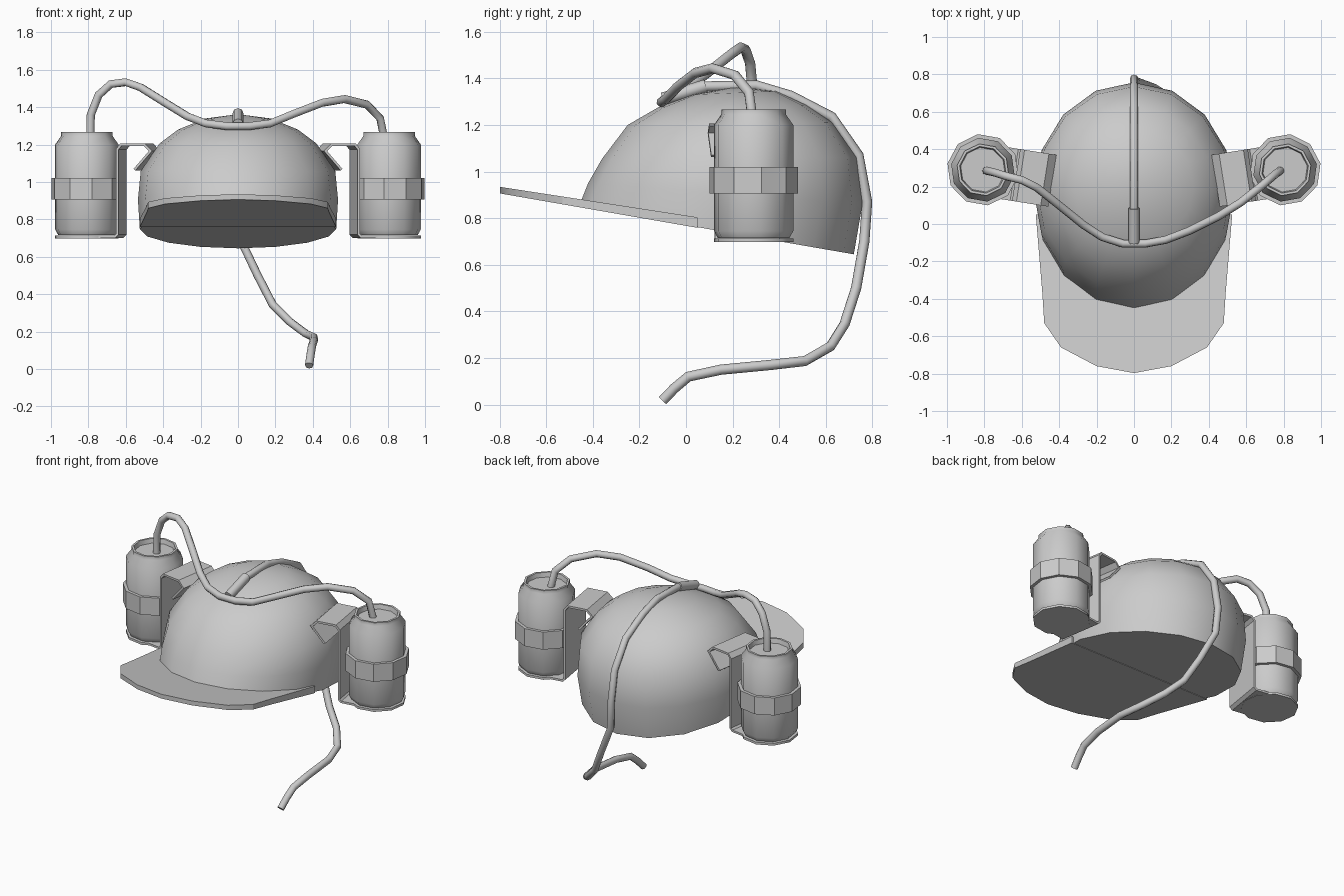
import bpy, bmesh, math
from mathutils import Matrix, Vector

if "Cube" in bpy.data.objects:
    bpy.data.objects.remove(bpy.data.objects["Cube"])

SIDES = 10
CAN_X, CAN_Y = 0.808, 0.29


def finish(bm, name, mat=None, angle=40):
    if mat:
        bm.transform(mat)
    bmesh.ops.recalc_face_normals(bm, faces=bm.faces)
    me = bpy.data.meshes.new(name)
    bm.to_mesh(me)
    bm.free()
    me.shade_smooth()
    me.set_sharp_from_angle(angle=math.radians(angle))
    ob = bpy.data.objects.new(name, me)
    bpy.context.collection.objects.link(ob)
    return ob


def bridge(bm, a, b):
    n = len(a)
    for i in range(n):
        bm.faces.new((a[i], a[(i + 1) % n], b[(i + 1) % n], b[i]))


def lathe(name, profile, mat, closed=False):
    """Revolve (radius, z) points; open profiles get end caps."""
    bm = bmesh.new()
    rings = []
    for r, z in profile:
        rings.append([bm.verts.new((r * math.cos(t), r * math.sin(t), z))
                      for t in (math.radians(107) + math.tau * i / SIDES for i in range(SIDES))])
    for a, b in zip(rings, rings[1:]):
        bridge(bm, a, b)
    if closed:
        bridge(bm, rings[-1], rings[0])
    else:
        bm.faces.new(rings[0])
        bm.faces.new(rings[-1])
    return finish(bm, name, mat, 34 if closed else 40)


def ribbon(name, path, width, thick, mat):
    """Bent sheet strip: (u, z) path given thickness and extruded along y."""
    pts = [Vector(p) for p in path]
    off = []
    for i, p in enumerate(pts):
        ns = []
        for a, b in ((i - 1, i), (i, i + 1)):
            if a >= 0 and b < len(pts):
                d = (pts[b] - pts[a]).normalized()
                ns.append(Vector((-d.y, d.x)))
        n = sum(ns, Vector((0, 0))).normalized()
        off.append(p + n * thick / max(n.dot(ns[0]), 0.5))
    bm = bmesh.new()
    sides = []
    for y in (-width / 2, width / 2):
        sides.append([[bm.verts.new((p.x, y, p.y)) for p in line] for line in (pts, off)])
    (a, b), (c, d) = sides
    for i in range(len(pts) - 1):
        for q in ((a, b), (b, d), (d, c), (c, a)):
            bm.faces.new((q[0][i], q[0][i + 1], q[1][i + 1], q[1][i]))
    for i in (0, -1):
        bm.faces.new((a[i], b[i], d[i], c[i]))
    return finish(bm, name, mat, 30)


def tube(name, pts, radius):
    cu = bpy.data.curves.new(name, 'CURVE')
    cu.dimensions = '3D'
    cu.bevel_depth = radius
    cu.bevel_resolution = 2
    cu.use_fill_caps = True
    sp = cu.splines.new('POLY')
    sp.points.add(len(pts) - 1)
    for p, co in zip(sp.points, pts):
        p.co = (*co, 1)
    sp.use_smooth = True
    ob = bpy.data.objects.new(name, cu)
    bpy.context.collection.objects.link(ob)
    bpy.ops.object.select_all(action='DESELECT')
    ob.select_set(True)
    bpy.context.view_layer.objects.active = ob
    bpy.ops.object.convert(target='MESH')
    bpy.ops.object.shade_smooth_by_angle(angle=math.radians(50))


# Helmet dome: rings given by front y/z, back y/z and half width
rings = [(-.46, .85, .72, .645, .525), (-.42, .95, .757, .86, .535),
         (-.36, 1.055, .735, 1.06, .52), (-.25, 1.2, .63, 1.21, .42),
         (-.12, 1.275, .52, 1.285, .32), (.03, 1.33, .39, 1.345, .18)]
bm = bmesh.new()
loops = []
for yf, zf, yb, zb, w in rings:
    loop = []
    for i in range(16):
        t = math.tau * i / 16
        k = (1 - math.cos(t)) / 2
        loop.append(bm.verts.new((w * math.sin(t), yf + (yb - yf) * k, zf + (zb - zf) * k)))
    loops.append(loop)
for a, b in zip(loops, loops[1:]):
    bridge(bm, a, b)
bm.faces.new(loops[0])
top = bm.verts.new((0, .21, 1.362))
for i in range(16):
    bm.faces.new((loops[-1][i], loops[-1][(i + 1) % 16], top))
finish(bm, "helmet_dome")

# Visor: tapered plate lying on the tilted rim plane
half = [(.525, .05), (.49, -.37), (.48, -.53), (.39, -.66), (.2, -.76)]
outline = half + [(0, -.797)] + [(-x, y) for x, y in reversed(half)]
bm = bmesh.new()
low, high = [], []
for x, y in outline:
    z = .642 + .174 * (.72 - y)
    low.append(bm.verts.new((x, y, z)))
    high.append(bm.verts.new((x, y, z + .028 + .02 * (y + .8))))
bridge(bm, low, high)
bm.faces.new(low)
bm.faces.new(high)
finish(bm, "visor", angle=30)

# Cans, holder bands and brackets on both sides
can = [(.155, .715), (.172, .745), (.172, 1.2), (.14, 1.245), (.14, 1.267),
       (.126, 1.267), (.12, 1.238)]
band = [(.17, .905), (.192, .905), (.192, 1.02), (.17, 1.02)]
clip = [(0, .70), (.175, .70), (.193, .718), (.193, 1.172), (.21, 1.193), (.33, 1.193),
        (.358, 1.165), (.275, 1.07)]
for side, s in (("left", 1), ("right", -1)):
    m = (Matrix.Diagonal((s, 1, 1, 1)) @ Matrix.Translation((-CAN_X, CAN_Y, 0))
         @ Matrix.Rotation(math.radians(-9), 4, 'Z'))
    lathe(side + "_can", can, m)
    lathe(side + "_can_band", band, m, closed=True)
    lathe(side + "_holder_base", [(.172, .698), (.172, .713)], m)
    ribbon(side + "_bracket", clip, .28, .013, m)

# Straw tube running from can to can over the front of the dome
tube("cross_tube", [
    (-.79, .285, 1.23), (-.787, .285, 1.36), (-.745, .275, 1.465), (-.68, .255, 1.523),
    (-.6, .235, 1.533), (-.52, .195, 1.505), (-.4, .1, 1.43), (-.27, -.005, 1.35),
    (-.17, -.07, 1.312), (-.06, -.105, 1.298), (.06, -.105, 1.298), (.17, -.085, 1.312),
    (.3, -.035, 1.365), (.45, .04, 1.423), (.57, .115, 1.443), (.69, .21, 1.413),
    (.76, .27, 1.34), (.782, .285, 1.23)], .022)

# Drinking tube going over the back and round to the front
tube("drinking_tube", [
    (0, -.08, 1.318), (0, .08, 1.365), (0, .3, 1.37), (0, .45, 1.325), (0, .625, 1.235),
    (0, .74, 1.07), (0, .777, .87), (.01, .765, .7), (.105, .73, .5), (.185, .68, .345),
    (.28, .62, .25), (.365, .51, .187), (.405, .36, .17), (.405, .15, .15),
    (.395, .01, .12), (.387, -.05, .07), (.38, -.1, .018)], .022)

# Joint sleeve where the tubes meet
tube("tube_joint", [(0, -.1, 1.31), (0, .085, 1.367)], .029)
